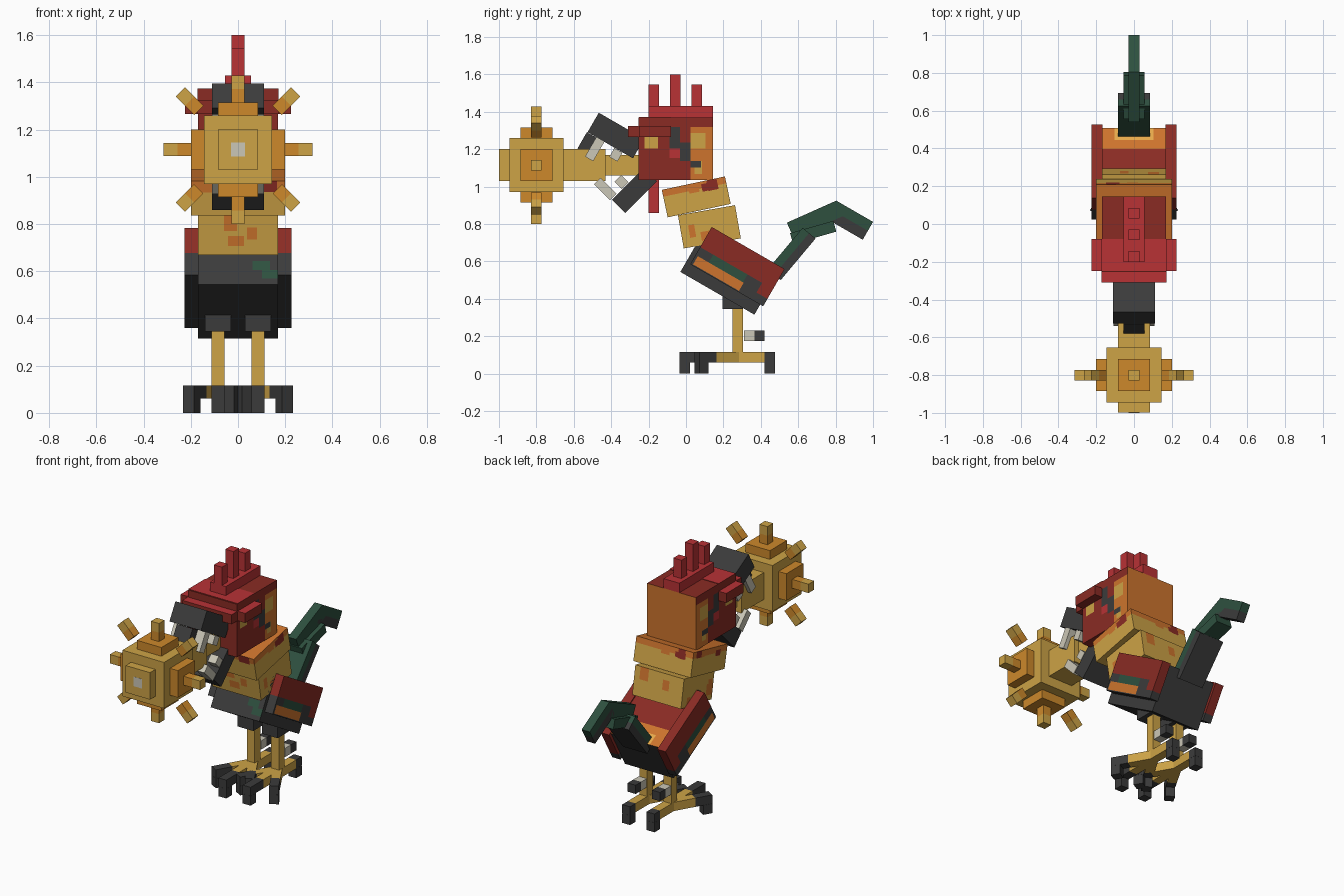
import bpy, bmesh, math, random
from mathutils import Vector

random.seed(4)
cube = bpy.data.objects.get("Cube")
if cube:
    bpy.data.objects.remove(cube, do_unlink=True)


def linear(c):
    c /= 255
    return c / 12.92 if c < 0.04 else ((c + 0.055) / 1.055) ** 2.4


def make_material(name, *rgb):
    colour = [linear(c) for c in rgb] + [1]
    mat = bpy.data.materials.new(name)
    mat.use_nodes = True
    mat.diffuse_color = colour
    mat.node_tree.nodes["Principled BSDF"].inputs["Base Color"].default_value = colour
    return mat


MATS = {m.name: m for m in (
    make_material("mustard", 205, 163, 70),
    make_material("amber", 205, 137, 43),
    make_material("orange", 205, 116, 45),
    make_material("gold", 230, 170, 75),
    make_material("maroon", 138, 43, 36),
    make_material("red", 184, 50, 53),
    make_material("charcoal", 59, 59, 59),
    make_material("green", 46, 80, 63),
    make_material("bone", 203, 199, 183))}


def patch(colour, x=(0, 1), y=(0, 1), z=(0, 1)):
    """Painted region, as fractions of a box's own size."""
    return colour, (x, y, z)


def box(name, centre, size, colour, tilt=0, yaw=0, patches=()):
    bm = bmesh.new()
    bmesh.ops.create_cube(bm, size=1)
    # Cut the faces along the patch borders
    cuts = {(axis, edge) for _, spans in patches for axis in range(3)
            for edge in spans[axis] if 0 < edge < 1}
    for axis, edge in sorted(cuts):
        point, normal = Vector(), Vector()
        point[axis], normal[axis] = edge - 0.5, 1
        bmesh.ops.bisect_plane(bm, geom=bm.verts[:] + bm.edges[:] + bm.faces[:],
                               plane_co=point, plane_no=normal)
    used = [colour]
    for face in bm.faces:
        spot = face.calc_center_median()
        for tint, spans in patches:
            if all(a - 0.001 <= c + 0.5 <= b + 0.001 for c, (a, b) in zip(spot, spans)):
                if tint not in used:
                    used.append(tint)
                face.material_index = used.index(tint)
    bmesh.ops.scale(bm, vec=size, verts=bm.verts)
    mesh = bpy.data.meshes.new(name)
    bm.to_mesh(mesh)
    bm.free()
    for tint in used:
        mesh.materials.append(MATS[tint])
    obj = bpy.data.objects.new(name, mesh)
    obj.location = centre
    obj.rotation_euler = (math.radians(tilt), 0, math.radians(yaw))
    bpy.context.collection.objects.link(obj)
    return obj


def span(name, x, y, z, colour, **more):
    """Upright box given by its extents."""
    ends = (x, y, z)
    return box(name, [(a + b) / 2 for a, b in ends], [b - a for a, b in ends], colour, **more)


def pair(name, centre, size, colour, yaw=0, **more):
    for side, s in (("left", 1), ("right", -1)):
        box(f"{side}_{name}", (s * centre[0], *centre[1:]), size, colour, yaw=s * yaw, **more)


def blotches(count, colours, low, high):
    """Random feather spots on the four upright sides."""
    spots = []
    for i in range(count):
        a, b = random.uniform(0, 0.8), random.uniform(low, high)
        run, rise = (a, a + random.uniform(0.1, 0.2)), (b, min(1, b + random.uniform(0.2, 0.45)))
        side = (0, 0) if i % 4 < 2 else (1, 1)
        spans = {"x": run, "y": side} if i % 2 else {"x": side, "y": run}
        spots.append(patch(colours[i % len(colours)], z=rise, **spans))
    return spots


# Spiked ball
BALL = Vector((0, -0.8, 1.115))
box("ball_core", BALL, (0.29,) * 3, "mustard")
for axis, colour in enumerate(("amber", "mustard", "amber")):
    size = [0.17] * 3
    size[axis] = 0.4 if axis != 1 else 0.398
    box(f"ball_plate_{'xyz'[axis]}", BALL, size, colour)
for sign in (-1, 1):
    for axis in (0, 2):
        offset, size = Vector(), [0.056] * 3
        offset[axis], size[axis] = sign * 0.257, 0.115
        tip = (0.5, 1) if sign > 0 else (0, 0.5)
        box("ball_spike", BALL + offset, size, "amber",
            patches=[patch("mustard", **{"xyz"[axis]: tip})])
    for up in (-1, 1):
        spike = box("ball_corner_spike", BALL + Vector((sign * 0.205, 0, up * 0.205)),
                    (0.056, 0.056, 0.11), "amber", patches=[patch("mustard", z=(0.5, 1))])
        spike.rotation_euler.y = math.atan2(sign, up)
span("ball_glint", (-0.03, 0.03), (-1, -0.994), (1.085, 1.145), "bone")
span("flame_front", (-0.085, 0.085), (-0.66, -0.43), (1.03, 1.2), "mustard")
span("flame_back", (-0.055, 0.055), (-0.43, -0.25), (1.06, 1.17), "mustard")

# Head
lower = (0, 0.85)
span("head", (-0.17, 0.17), (-0.255, 0.145), (1.035, 1.37), "maroon", patches=[
    patch("orange", y=(0.7, 1), z=lower),
    patch("orange", y=(1, 1)),
    patch("mustard", x=(0, 0), y=(0.7, 0.9), z=(0.5, 0.75)),
    patch("mustard", x=(1, 1), y=(0.7, 0.9), z=(0.5, 0.75)),
    patch("mustard", y=(0.75, 0.85), z=(0.1, 0.3)),
    patch("mustard", y=(0.08, 0.26), z=(0.5, 0.7)),
    patch("charcoal", y=(0.42, 0.56), z=(0.5, 0.85)),
    patch("charcoal", y=(0.56, 0.7), z=(0.3, 0.6)),
    patch("charcoal", y=(0.7, 0.84), z=(0.2, 0.3)),
    patch("red", y=(0.42, 0.56), z=(0.35, 0.5))])
span("brow", (-0.172, 0.172), (-0.31, -0.08), (1.265, 1.325), "maroon",
     patches=[patch("red", z=(1, 1))])
span("brow_cap", (-0.172, 0.172), (-0.25, -0.08), (1.32, 1.373), "maroon",
     patches=[patch("red", z=(1, 1))])
pair("brow_side", (0.197, -0.165, 1.295), (0.056, 0.17, 0.06), "maroon",
     patches=[patch("red", z=(1, 1))])
span("comb_base", (-0.055, 0.055), (-0.2, 0.145), (1.37, 1.43), "red")
for y, top in ((-0.172, 1.545), (-0.058, 1.6), (0.058, 1.545)):
    span("comb_point", (-0.028, 0.028), (y - 0.028, y + 0.028), (1.42, top), "red")
span("wattle", (-0.028, 0.028), (-0.2, -0.145), (0.86, 1.04), "red")

# Open beak with teeth
box("upper_beak", (0, -0.375, 1.273), (0.22, 0.28, 0.12), "charcoal", tilt=-30)
box("upper_beak_tip", (0, -0.516, 1.225), (0.11, 0.09, 0.1), "charcoal", tilt=-30)
box("lower_beak", (0, -0.275, 0.98), (0.22, 0.24, 0.1), "charcoal", tilt=45)
for name, y, z, tall, tilt in (("upper_front_tooth", -0.488, 1.2, 0.12, -30),
                               ("upper_back_tooth", -0.375, 1.17, 0.055, -30),
                               ("lower_front_tooth", -0.432, 0.987, 0.12, 45),
                               ("lower_back_tooth", -0.345, 1.025, 0.055, 45)):
    pair(name, (0.082, y, z), (0.055, 0.05, tall), "bone", tilt=tilt)

# Neck
box("neck_ruff", (0, 0.055, 0.945), (0.4, 0.345, 0.15), "mustard", tilt=12,
    patches=[patch("orange", z=(0.75, 1))] + blotches(12, ("maroon", "orange", "maroon"), 0.6, 0.75))
box("neck", (0, 0.125, 0.785), (0.34, 0.31, 0.18), "mustard", tilt=10,
    patches=blotches(10, ("orange",), 0, 0.6))

# Body and wings
box("body", (0, 0.239, 0.553), (0.34, 0.457, 0.285), "charcoal", tilt=-30, patches=[
    patch("maroon", z=(1, 1)),
    patch("orange", y=(0.72, 1), z=(1, 1)),
    patch("gold", x=(0.2, 0.8), y=(0.84, 1), z=(1, 1)),
    patch("green", x=(0.68, 0.9), y=(0, 0), z=(0.25, 0.4)),
    patch("green", x=(0.8, 1), y=(0, 0), z=(0.1, 0.25))])
pair("wing", (0.197, 0.275, 0.572), (0.058, 0.45, 0.23), "maroon", tilt=-30, patches=[
    patch("charcoal", y=(0.001, 1), z=(0, 0.46)),
    patch("green", y=(0.18, 0.65), z=(0.25, 0.46)),
    patch("orange", y=(0.03, 0.66), z=(0.03, 0.25)),
    patch("maroon", y=(0.85, 1), z=(0.2, 0.46))])

# Tail feathers
top_green = [patch("green", z=(0.5, 1))]
box("tail_base", (0, 0.565, 0.64), (0.17, 0.29, 0.09), "charcoal", tilt=50, patches=top_green)
box("tail_middle", (0, 0.68, 0.755), (0.11, 0.24, 0.06), "green", tilt=16)
box("tail_upper", (0, 0.69, 0.825), (0.056, 0.29, 0.09), "green", tilt=24)
box("tail_tip", (0, 0.875, 0.82), (0.056, 0.225, 0.11), "charcoal", tilt=-30, patches=top_green)

# Legs
pair("thigh", (0.085, 0.25, 0.385), (0.11, 0.11, 0.08), "charcoal")
pair("shin", (0.085, 0.277, 0.23), (0.055, 0.056, 0.25), "mustard")
pair("spur", (0.085, 0.365, 0.203), (0.055, 0.11, 0.055), "bone",
     patches=[patch("charcoal", y=(0.5, 1))])

# Feet with splayed clawed toes
for name, angle, length in (("front", 0, 0.31), ("outer", 30, 0.25),
                            ("inner", -30, 0.25), ("back", 180, 0.2)):
    a = math.radians(angle)
    aim = Vector((math.sin(a), -math.cos(a), 0))
    ankle = Vector((0.085, 0.275, 0.088))
    pair(f"{name}_toe", ankle + aim * length / 2, (0.055, length, 0.055), "mustard", yaw=angle,
         patches=[patch("charcoal", y=(0, 0.28 if angle == 180 else 0.42))])
    pair(f"{name}_claw", ankle + aim * (length - 0.028) - Vector((0, 0, 0.058)),
         (0.055, 0.056, 0.06), "charcoal", yaw=angle)
